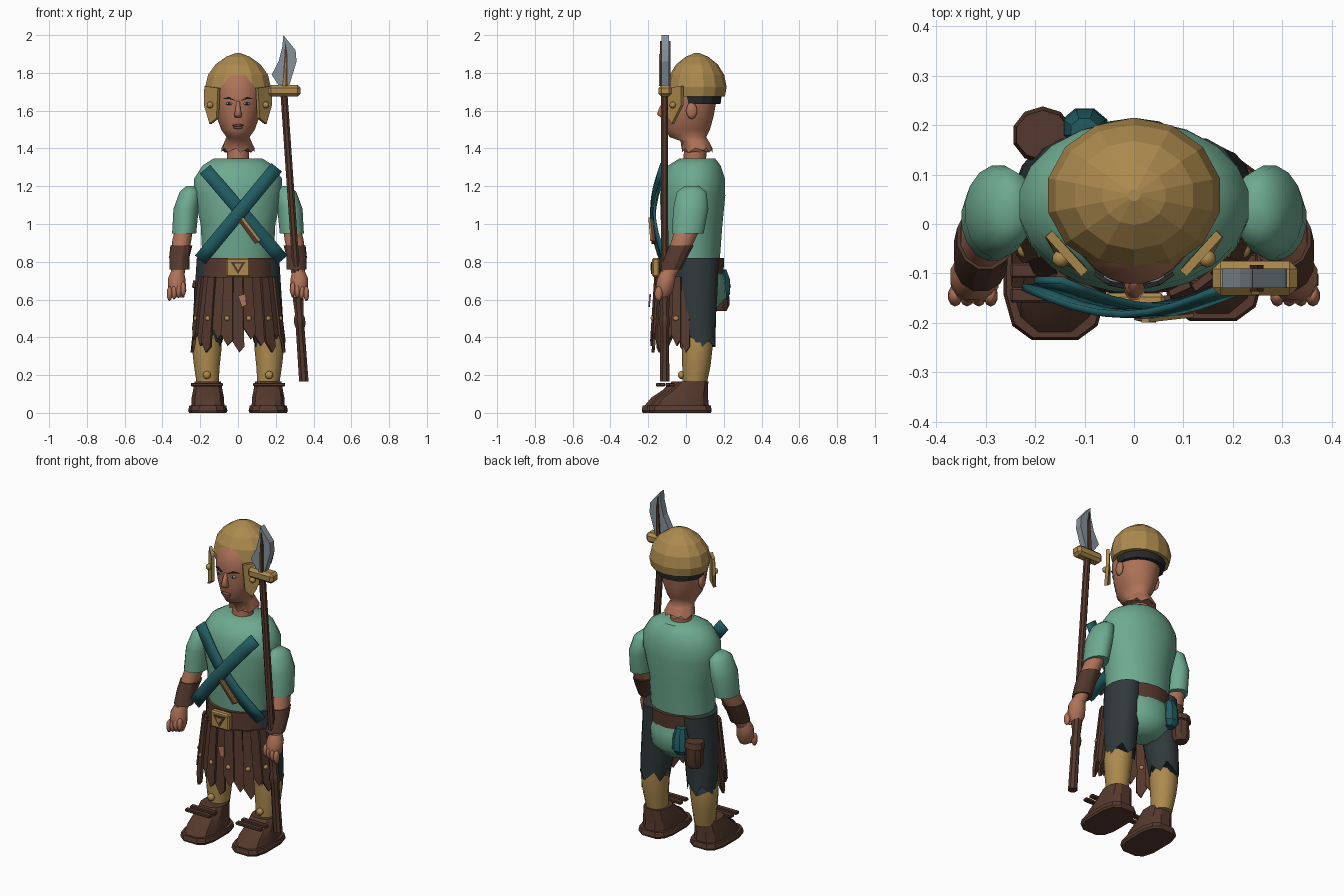
import bpy, bmesh
from math import sin, cos, pi, radians, copysign
from mathutils import Matrix, Vector

start_cube = bpy.data.objects.get("Cube")
if start_cube:
    bpy.data.objects.remove(start_cube, do_unlink=True)


def material(name, hex_colour):
    rgb = [int(hex_colour[i:i + 2], 16) / 255 for i in (0, 2, 4)]
    linear = [((c + .055) / 1.055) ** 2.4 for c in rgb] + [1]
    mat = bpy.data.materials.new(name)
    mat.use_nodes = True
    mat.diffuse_color = linear
    mat.node_tree.nodes["Principled BSDF"].inputs["Base Color"].default_value = linear
    return mat


green = material("tunic green", "6eaa90")
teal = material("strap teal", "215c62")
brown = material("leather brown", "55392d")
gold = material("brass gold", "ac8a4e")
skin = material("skin", "ae7258")
trouser = material("trouser charcoal", "30393b")
black = material("band black", "292929")
steel = material("blade steel", "84929a")
lip = material("lip", "854f42")


def finish(name, bm, mat, smooth):
    """Turn a bmesh into a coloured object."""
    bmesh.ops.recalc_face_normals(bm, faces=bm.faces)
    mesh = bpy.data.meshes.new(name)
    bm.to_mesh(mesh)
    bm.free()
    obj = bpy.data.objects.new(name, mesh)
    bpy.context.collection.objects.link(obj)
    mesh.materials.append(mat)
    if smooth:
        bpy.ops.object.select_all(action='DESELECT')
        obj.select_set(True)
        bpy.context.view_layer.objects.active = obj
        bpy.ops.object.shade_smooth_by_angle(angle=radians(smooth))
    return obj


def loft(name, rings, mat, sides=16, smooth=50, power=1, jag=0, side=1, shift=0):
    """Skin stacked rings (x, y, z, x radius, y radius); jag makes the last ring ragged."""
    bm = bmesh.new()
    loops = []
    for k, (x, y, z, rx, ry) in enumerate(rings):
        loop = []
        for i in range(sides):
            a = 2 * pi * (i + .5) / sides
            c, s = (copysign(abs(v) ** power, v) for v in (cos(a), sin(a)))
            drop = jag * (i % 3 - 1) if k == len(rings) - 1 else 0
            loop.append(bm.verts.new((side * (x + rx * c), y + ry * s + shift, z + drop)))
        loops.append(loop)
    for low, high in zip(loops, loops[1:]):
        for i in range(sides):
            j = (i + 1) % sides
            bm.faces.new((low[i], low[j], high[j], high[i]))
    bm.faces.new(loops[0])
    bm.faces.new(loops[-1])
    return finish(name, bm, mat, smooth)


def plate(name, points, thick, mat, bevel=0):
    """A flat polygon given thickness."""
    bm = bmesh.new()
    bm.faces.new([bm.verts.new(p) for p in points])
    obj = finish(name, bm, mat, 0)
    mod = obj.modifiers.new("thickness", 'SOLIDIFY')
    mod.thickness, mod.offset = thick, 0
    return obj


def box(name, centre, size, mat, bevel=.008):
    bm = bmesh.new()
    bmesh.ops.create_cube(bm, size=1, matrix=Matrix.LocRotScale(Vector(centre), None, Vector(size)))
    obj = finish(name, bm, mat, 0)
    mod = obj.modifiers.new("bevel", 'BEVEL')
    mod.width, mod.segments = bevel, 1
    return obj


def ball(name, centre, radii, mat, smooth=60):
    bm = bmesh.new()
    bmesh.ops.create_icosphere(bm, subdivisions=2, radius=1,
                               matrix=Matrix.LocRotScale(Vector(centre), None, Vector(radii)))
    return finish(name, bm, mat, smooth)


def strap(name, top, bottom, depth):
    """A band that bows forward over the chest."""
    bm = bmesh.new()
    (xa, za), (xb, zb) = top, bottom
    across = Vector((za - zb, 0, xb - xa)).normalized() * .036
    pairs = []
    for i in range(9):
        t = i / 8
        p = Vector((xa + (xb - xa) * t, depth - .055 * sin(pi * t), za + (zb - za) * t))
        pairs.append((bm.verts.new(p - across), bm.verts.new(p + across)))
    for (a, b), (c, d) in zip(pairs, pairs[1:]):
        bm.faces.new((a, b, d, c))
    obj = finish(name, bm, teal, 50)
    obj.modifiers.new("thickness", 'SOLIDIFY').thickness = .014


# Torso, seat and belt
loft("tunic", [(0, .03, .8, .19, .15), (0, .03, 1, .2, .165), (0, .035, 1.15, .235, .175),
               (0, .04, 1.24, .235, .168), (0, .045, 1.31, .19, .14), (0, .06, 1.347, .13, .095)],
     green, 20)
loft("tunic_seat", [(0, .05, .82, .17, .12), (0, .08, .7, .17, .13), (0, .09, .61, .15, .125),
                    (0, .08, .54, .08, .07)], green, 18)
loft("belt", [(0, .025, .7, .2, .172), (0, .03, .82, .195, .172)], brown, 18)
box("buckle", (0, -.16, .77), (.125, .04, .1), gold)
plate("buckle_mark", [(-.04, -.182, .8), (.04, -.182, .8), (0, -.182, .735)], .006, brown)
plate("buckle_centre", [(-.02, -.184, .79), (.02, -.184, .79), (0, -.184, .755)], .007, gold)

# Chest straps and sheathed knife
strap("right_strap", (-.175, 1.29), (.235, .81), -.12)
strap("left_strap", (.205, 1.3), (-.2, .81), -.135)
plate("knife_handle", [(.0, -.182, 1.02), (.03, -.182, 1.03), (.12, -.172, .91), (.09, -.172, .895)], .02, brown)
plate("knife_trim", [(.015, -.195, 1.03), (.03, -.195, 1.035), (.12, -.185, .915), (.108, -.185, .91)], .008, gold)

# Pouches on the back of the belt
loft("teal_pouch", [(-.1, .19, .6, .03, .025), (-.1, .195, .63, .05, .042), (-.1, .195, .71, .045, .04),
                    (-.1, .19, .76, .03, .025)], teal, 8, 30)
loft("brown_pouch", [(-.185, .18, .54, .035, .035), (-.185, .18, .57, .052, .05), (-.185, .18, .66, .05, .048),
                     (-.185, .18, .665, .062, .058), (-.185, .18, .7, .055, .05)], brown, 10, 30)

# Skirt of leather strips with brass studs
strips = 13
for i in range(strips):
    mid = radians(-85 + 170 * i / (strips - 1))
    out = .012 * (i % 2)
    hem = .35 + .035 * ((i * 5) % 3)

    def on_skirt(angle, z):
        f = (.72 - z) / .4
        return ((.195 + .05 * f + out) * sin(angle), .01 - (.16 + .025 * f + out) * cos(angle), z)
    plate(f"skirt_strip_{i}", [on_skirt(mid - .12, .72), on_skirt(mid + .12, .72), on_skirt(mid + .14, hem),
                               on_skirt(mid + .03, hem - .03), on_skirt(mid - .13, hem + .03)], .016, brown)
    if i % 2:
        ball(f"skirt_stud_{i}", on_skirt(mid, .5), (.015, .018, .015), gold)
plate("skirt_tear", [(.0, -.19, .62), (.04, -.19, .63), (.045, -.195, .57), (.02, -.195, .56)], .008, skin)

# Limbs and footwear, one of each per side
for side, word in ((1, "left"), (-1, "right")):
    loft(word + "_sleeve", [(.25, .03, 1.2, .025, .04), (.255, .03, 1.17, .055, .08), (.275, .025, 1.08, .068, .095),
                            (.285, .01, .95, .065, .085)], green, side=side)
    loft(word + "_forearm", [(.285, .01, .98, .05, .07), (.3, -.02, .9, .052, .062), (.315, -.07, .78, .042, .05),
                             (.32, -.095, .72, .035, .04)], skin, 12, side=side)
    loft(word + "_bracer", [(.3, -.025, .885, .06, .068), (.31, -.05, .83, .056, .062),
                            (.31, -.08, .76, .055, .058)], brown, 12, 30, side=side)
    loft(word + "_hand", [(.32, -.095, .75, .035, .04), (.325, -.105, .71, .048, .05), (.322, -.115, .65, .05, .048),
                          (.315, -.12, .61, .03, .03)], skin, 12, side=side)
    for i in range(4):
        ball(f"{word}_finger_{i}", (side * (.29 + .024 * i), -.145, .655 - .008 * i), (.015, .022, .04), skin)
    loft(word + "_trouser_leg", [(.13, .055, .82, .09, .12), (.135, .055, .66, .095, .115), (.15, .06, .5, .09, .1),
                                 (.16, .07, .38, .08, .088)], trouser, jag=.03, side=side)
    loft(word + "_legging", [(.155, .06, .48, .07, .08), (.165, .06, .34, .08, .08), (.165, .055, .25, .07, .075),
                             (.16, .045, .14, .058, .062)], gold, 14, side=side)
    # The right foot stands a little further forward
    step = 0 if side > 0 else -.038
    loft(word + "_sole", [(.16, -.03, 0, .1, .165), (.16, -.03, .012, .106, .17), (.16, -.03, .038, .1, .165)],
         brown, 12, 25, .6, side=side, shift=step)
    loft(word + "_shoe", [(.16, -.03, .038, .09, .155), (.16, -.015, .08, .088, .135), (.16, .015, .12, .08, .105),
                          (.16, .04, .165, .072, .08)], brown, 12, 25, .75, side=side, shift=step)
    for y in (-.125, -.075):
        box(word + "_shoe_slat", (side * .165, y + step / 2, .15), (.17, .03, .018), brown, .004)
    ball(word + "_ankle_stud", (side * .165, -.025, .2), (.022, .018, .022), gold)

# Neck and head
loft("neck", [(0, .045, 1.32, .06, .06), (0, .05, 1.4, .06, .06)], skin, 14)
loft("head", [(0, .035, 1.83, .07, .07), (0, .03, 1.785, .105, .118), (0, .025, 1.72, .128, .147),
              (0, .02, 1.65, .13, .142), (0, .015, 1.57, .115, .132), (0, .01, 1.5, .09, .118),
              (0, .01, 1.46, .062, .098), (0, .045, 1.44, .07, .075), (0, .06, 1.39, .088, .08)],
     skin, 24, 70, jag=.012)
loft("nose", [(0, -.115, 1.65, .01, .01), (0, -.125, 1.61, .014, .02), (0, -.128, 1.58, .022, .028),
              (0, -.118, 1.565, .018, .018)], skin, 8, 70)
ball("upper_lip", (0, -.113, 1.522, ), (.032, .012, .007), lip)
ball("lower_lip", (0, -.112, 1.51), (.026, .013, .008), lip)
for side, word in ((1, "left"), (-1, "right")):
    ball(word + "_eye", (side * .046, -.111, 1.637), (.019, .012, .008), steel)
    ball(word + "_pupil", (side * .046, -.12, 1.637), (.007, .005, .007), black)
    plate(word + "_brow", [(side * .02, -.127, 1.655), (side * .05, -.119, 1.672), (side * .08, -.1, 1.662),
                           (side * .05, -.12, 1.662)], .009, black)
    ball(word + "_ear", (side * .13, .03, 1.6), (.014, .03, .045), skin)

# Helmet: faceted dome, lining band and cheek guards
loft("helmet_dome", [(0, .058, 1.675, .168, .148), (0, .058, 1.725, .178, .157), (0, .058, 1.79, .163, .144),
                     (0, .058, 1.845, .122, .11), (0, .058, 1.885, .065, .06), (0, .058, 1.905, .012, .012)],
     gold, 14, 0)
loft("helmet_band", [(0, .055, 1.635, .138, .128), (0, .055, 1.69, .145, .135)], black, 14, 25)
for side, word in ((1, "left"), (-1, "right")):
    guard = [(.1, -.1, 1.72), (.172, -.02, 1.73), (.174, -.02, 1.63), (.145, -.07, 1.53), (.108, -.088, 1.56)]
    plate(word + "_cheek_guard", [(side * x, y, z) for x, y, z in guard], .018, gold)
    ball(word + "_cheek_stud", (side * .148, -.07, 1.63), (.018, .018, .018), gold)

# Polearm: leaning shaft with collars, crossbar and broad blade
def shaft_x(z):
    return .36 - .069 * z


def shaft_part(name, spans, mat=brown):
    loft(name, [(shaft_x(z), -.113, z, r, r) for z, r in spans], mat, 8, 25)


shaft_part("polearm_shaft", [(.45, .021), (1.73, .02)])
shaft_part("polearm_butt", [(.165, .027), (.45, .025), (.47, .032), (.5, .032), (.52, .024), (.6, .03), (.63, .03)])
box("polearm_crossbar", (.245, -.11, 1.705), (.172, .07, .062), gold, .016)
plate("polearm_blade", [(.24, -.11, 2), (.305, -.11, 1.92), (.31, -.11, 1.86), (.272, -.11, 1.735),
                        (.215, -.11, 1.735), (.178, -.11, 1.79), (.215, -.11, 1.86), (.235, -.11, 1.94)],
      .04, steel)
plate("blade_core", [(.235, -.11, 1.73), (.262, -.11, 1.73), (.262, -.11, 1.9), (.25, -.11, 1.97), (.243, -.11, 1.85)],
      .054, brown)
plate("blade_trim", [(.238, -.138, 1.73), (.25, -.138, 1.73), (.255, -.138, 1.9)], .009, gold)
